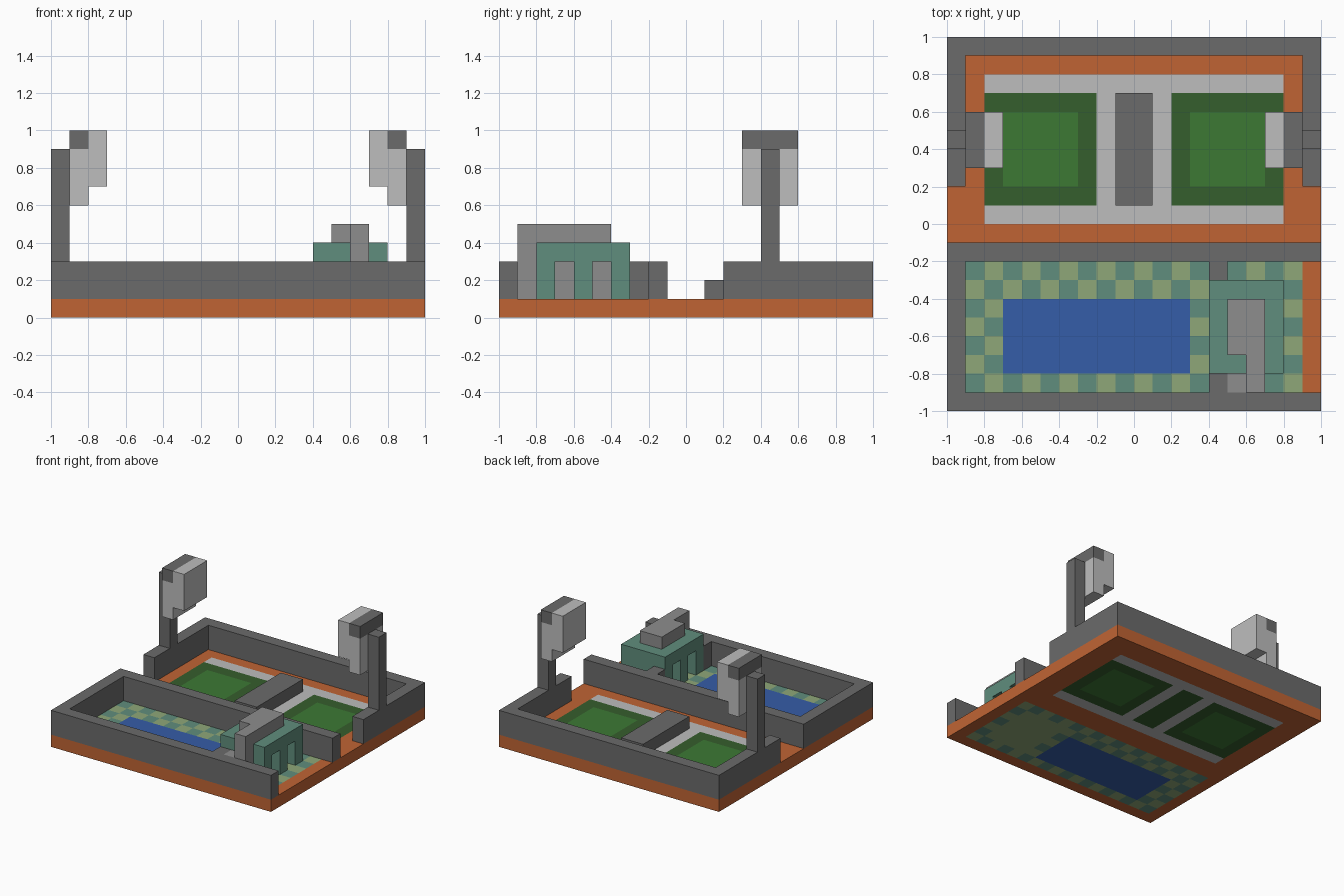
import bpy, bmesh

cube = bpy.data.objects.get("Cube")
if cube:
    bpy.data.objects.remove(cube, do_unlink=True)


def material(name, rgb):
    """Flat material from 0-255 display values, stored as linear."""
    lin = [(c / 255 / 12.92) if c < 11 else ((c / 255 + 0.055) / 1.055) ** 2.4 for c in rgb]
    m = bpy.data.materials.new(name)
    m.use_nodes = True
    m.diffuse_color = (*lin, 1)
    m.node_tree.nodes["Principled BSDF"].inputs["Base Color"].default_value = (*lin, 1)
    return m


MATS = {n: material(n, c) for n, c in {
    "terracotta": (192, 100, 52),
    "dark grey": (107, 107, 107),
    "mid grey": (141, 141, 141),
    "light grey": (190, 190, 190),
    "dark green": (53, 94, 45),
    "grass green": (60, 121, 52),
    "pool blue": (53, 93, 168),
    "teal": (96, 141, 125),
    "olive": (143, 167, 121),
}.items()}
NAMES = list(MATS)


def finish(name, bm, mats):
    me = bpy.data.meshes.new(name)
    bm.to_mesh(me)
    bm.free()
    for m in mats:
        me.materials.append(MATS[m])
    ob = bpy.data.objects.new(name, me)
    bpy.context.collection.objects.link(ob)
    return ob


def boxes(name, mat, *bounds):
    """One object from boxes given as (x0, x1, y0, y1, z0, z1)."""
    bm = bmesh.new()
    for x0, x1, y0, y1, z0, z1 in bounds:
        for v in bmesh.ops.create_cube(bm, size=1)["verts"]:
            v.co = (x1 if v.co.x > 0 else x0, y1 if v.co.y > 0 else y0, z1 if v.co.z > 0 else z0)
    # mirrored bounds may turn a box inside out
    bmesh.ops.recalc_face_normals(bm, faces=bm.faces)
    return finish(name, bm, [mat])


def inside(x, y, x0, x1, y0, y1):
    return x0 < x < x1 and y0 < y < y1


def floor_colour(x, y):
    # tennis court half, symmetric in x
    a = abs(x)
    if inside(a, y, 0.3, 0.7, 0.2, 0.6):
        return "grass green"
    if inside(a, y, 0.2, 0.8, 0.1, 0.7) or inside(a, y, -1, 0.1, 0.1, 0.7):
        return "dark green"
    if inside(a, y, -1, 0.8, 0, 0.8):
        return "light grey"
    # pool half with chequered paving
    if inside(x, y, -0.7, 0.3, -0.8, -0.4):
        return "pool blue"
    if inside(x, y, 0.4, 0.8, -0.8, -0.3):
        return "olive"
    if inside(x, y, -0.9, 0.9, -0.9, -0.2):
        i, j = round((x + 0.95) * 10), round((y + 0.95) * 10)
        return "teal" if (i + j) % 2 == 0 else "olive"
    return "terracotta"


# Floor slab: colours run through from top to underside
bm = bmesh.new()
bmesh.ops.create_grid(bm, x_segments=20, y_segments=20, size=1)
ext = bmesh.ops.extrude_face_region(bm, geom=bm.faces[:], use_keep_orig=True)
for v in ext["geom"]:
    if isinstance(v, bmesh.types.BMVert):
        v.co.z = 0.1
bmesh.ops.recalc_face_normals(bm, faces=bm.faces)
for f in bm.faces:
    c = f.calc_center_median()
    name = floor_colour(c.x, c.y) if abs(f.normal.z) > 0.5 else "terracotta"
    f.material_index = NAMES.index(name)
finish("floor_slab", bm, NAMES)

# Surrounding walls and the partition stubs beside the house
L, H = 0.1, 0.3
boxes("perimeter_walls", "dark grey",
      (-1, 1, -1, -0.9, L, H),
      (-1, 1, -0.2, -0.1, L, H),
      (-1, 1, 0.9, 1, L, H),
      (-1, -0.9, -0.9, -0.2, L, H),
      (-1, -0.9, 0.2, 0.9, L, H),
      (0.9, 1, 0.2, 0.9, L, H),
      (0.4, 0.5, -0.9, -0.8, L, H),
      (0.4, 0.5, -0.3, -0.2, L, H))

# Court net
boxes("court_net", "dark grey", (-0.1, 0.1, 0.1, 0.7, L, 0.2))

# Floodlight towers
for side, s in (("left", 1), ("right", -1)):
    boxes(side + "_light_pole", "dark grey", (s * 0.9, s * 1, 0.4, 0.5, H, 0.9))
    boxes(side + "_light_bracket", "dark grey", (s * 0.8, s * 0.9, 0.3, 0.6, 0.9, 1))
    boxes(side + "_light_panel", "light grey",
          (s * 0.8, s * 0.9, 0.3, 0.6, 0.6, 0.9),
          (s * 0.7, s * 0.8, 0.3, 0.6, 0.7, 1))

# Pool house: end walls, then a pier and lintel forming two openings per side
house = [(0.4, 0.8, -0.8, -0.7, L, 0.4), (0.4, 0.8, -0.4, -0.3, L, 0.4)]
for x in (0.4, 0.7):
    house += [(x, x + 0.1, -0.6, -0.5, L, H), (x, x + 0.1, -0.7, -0.4, H, 0.4)]
boxes("pool_house", "teal", *house)
boxes("house_core", "mid grey", (0.5, 0.7, -0.7, -0.4, L, 0.5))

# Slide leaving the roof, with its lower landing
boxes("slide", "mid grey",
      (0.6, 0.7, -0.8, -0.7, 0.4, 0.5),
      (0.6, 0.7, -0.9, -0.8, L, 0.5),
      (0.5, 0.6, -0.9, -0.8, L, H))
